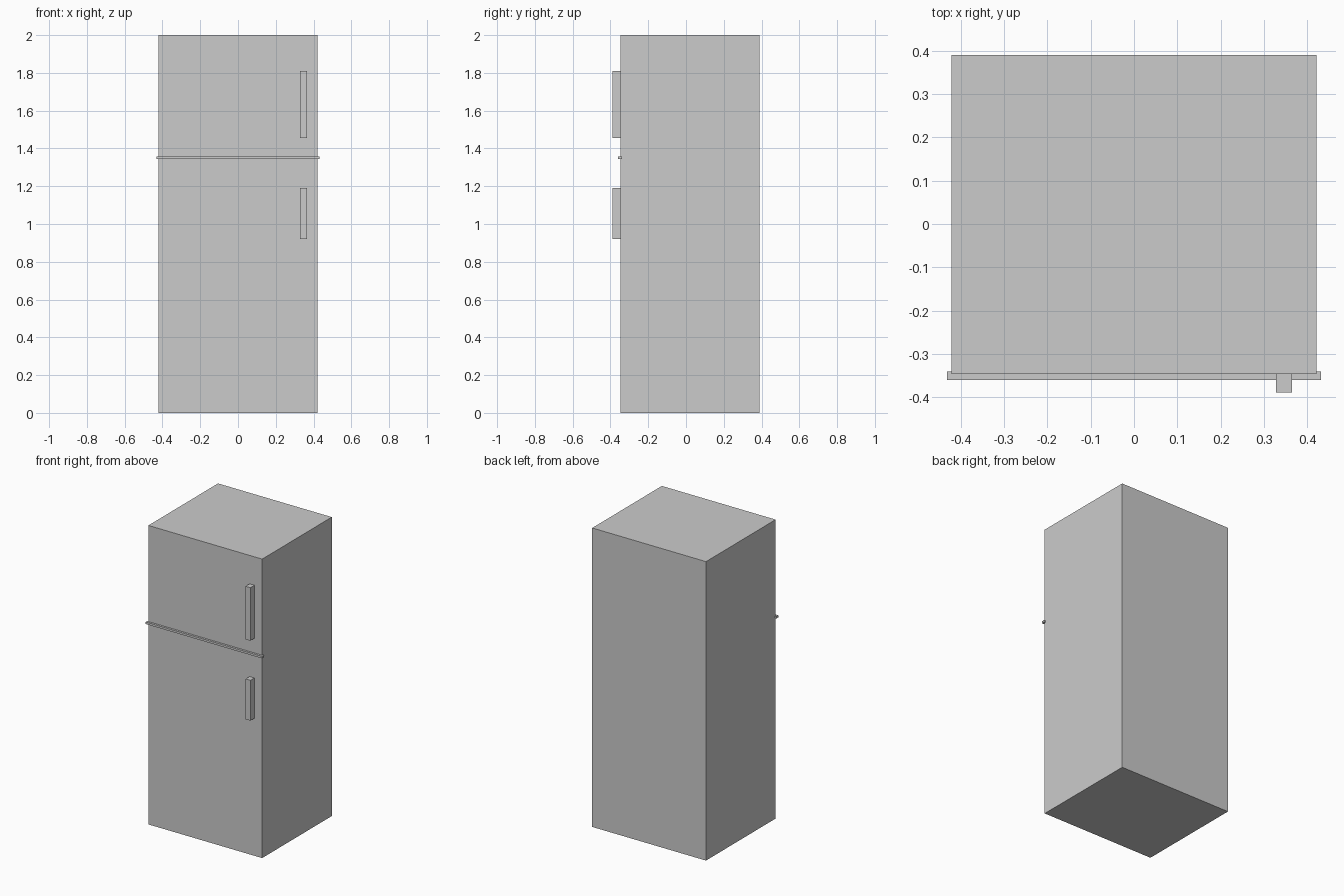
import bpy

if "Cube" in bpy.data.objects:
    bpy.data.objects.remove(bpy.data.objects["Cube"])


def box(name, x, y, z):
    """Axis-aligned box from (min, max) ranges."""
    bpy.ops.mesh.primitive_cube_add(size=1, location=[sum(r) / 2 for r in (x, y, z)])
    obj = bpy.context.object
    obj.name = name
    obj.scale = [r[1] - r[0] for r in (x, y, z)]
    bpy.ops.object.transform_apply(location=False, rotation=False, scale=True)
    return obj


# Fridge cabinet
box("cabinet", (-0.421, 0.421), (-0.346, 0.39), (0, 2))

# Trim strip between the freezer and fridge doors
box("door_divider", (-0.431, 0.431), (-0.36, -0.34), (1.343, 1.357))

# Vertical door handles, seated on the front face
for name, z in (("freezer_handle", (1.455, 1.81)), ("fridge_handle", (0.92, 1.19))):
    box(name, (0.328, 0.364), (-0.389, -0.346), z)
